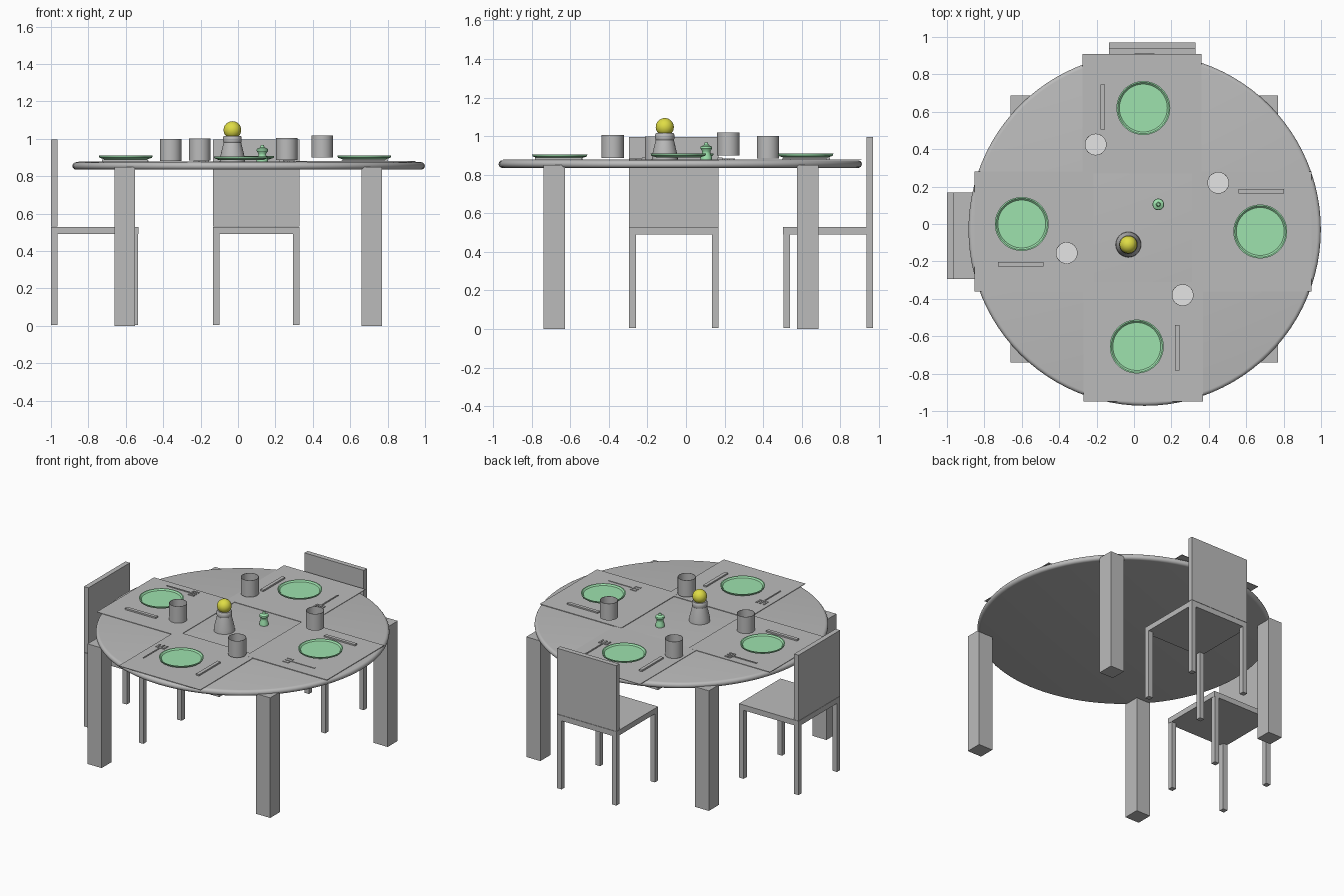
import bpy, bmesh, math
from mathutils import Matrix, Vector

if "Cube" in bpy.data.objects:
    bpy.data.objects.remove(bpy.data.objects["Cube"])


def material(name, rgb):
    m = bpy.data.materials.new(name)
    m.diffuse_color = (*rgb, 1)
    m.use_nodes = True
    m.node_tree.nodes["Principled BSDF"].inputs["Base Color"].default_value = m.diffuse_color
    return m


GREY = material("grey", (0.5, 0.5, 0.5))
LIGHT = material("light_grey", (0.78, 0.78, 0.78))
GREEN = material("soft_green", (0.34, 0.76, 0.42))
YELLOW = material("yellow", (0.74, 0.72, 0.06))


def finish(name, bm, mats, smooth=False):
    bmesh.ops.recalc_face_normals(bm, faces=bm.faces)
    mesh = bpy.data.meshes.new(name)
    bm.to_mesh(mesh)
    bm.free()
    for m in mats:
        mesh.materials.append(m)
    ob = bpy.data.objects.new(name, mesh)
    bpy.context.collection.objects.link(ob)
    if smooth:
        bpy.ops.object.select_all(action='DESELECT')
        ob.select_set(True)
        bpy.context.view_layer.objects.active = ob
        bpy.ops.object.shade_smooth_by_angle(angle=math.radians(35))
    return ob


def boxes(name, spans, mat, xf=Matrix()):
    """One object from several (x0, x1, y0, y1, z0, z1) boxes."""
    bm = bmesh.new()
    for x0, x1, y0, y1, z0, z1 in spans:
        size = Matrix.Diagonal((x1 - x0, y1 - y0, z1 - z0, 1))
        mid = Matrix.Translation(((x0 + x1) / 2, (y0 + y1) / 2, (z0 + z1) / 2))
        bmesh.ops.create_cube(bm, size=1, matrix=xf @ mid @ size)
    return finish(name, bm, [mat])


def lathe(name, profile, centre, mats, steps=48):
    """Spin an (r, z) profile around a vertical axis."""
    bm = bmesh.new()
    verts = [bm.verts.new((r, 0, z)) for r, z in profile]
    edges = [bm.edges.new(p) for p in zip(verts, verts[1:])]
    bmesh.ops.spin(bm, geom=verts + edges, cent=(0, 0, 0), axis=(0, 0, 1),
                   angle=math.tau, steps=steps, use_duplicate=False)
    bmesh.ops.remove_doubles(bm, verts=bm.verts, dist=1e-5)
    bmesh.ops.translate(bm, verts=bm.verts, vec=Vector(centre))
    return finish(name, bm, mats, True)


# Round table top with a rounded rim
rim = [(0.922 + 0.02 * math.cos(a), 0.855 + 0.02 * math.sin(a))
       for a in (math.radians(-90 + 22.5 * i) for i in range(9))]
lathe("table_top", [(0, 0.835)] + rim + [(0, 0.875)], (0.057, -0.03, 0), [GREY], 96)

# Square table legs
for x in (-0.66, 0.66):
    for y in (-0.74, 0.575):
        boxes("table_leg", [(x, x + 0.11, y, y + 0.112, 0, 0.85)], GREY)


# Chairs, with the backrest on local +y
def chair(cx, cy, turn):
    xf = Matrix.Translation((cx, cy, 0)) @ Matrix.Rotation(turn, 4, 'Z')
    boxes("chair_seat", [(-0.232, 0.232, -0.232, 0.235, 0.49, 0.528)], GREY, xf)
    boxes("chair_back", [(-0.232, 0.232, 0.2, 0.235, 0.53, 0.995)], GREY, xf)
    boxes("chair_legs", [(x, x + 0.035, y, y + 0.035, 0.005, 0.49)
                         for x in (-0.232, 0.197) for y in (-0.23, 0.2)], GREY, xf)


chair(0.098, 0.735, 0)
chair(-0.765, -0.063, math.pi / 2)

# Place settings: mat centre, plate centre, plate height, turn
SETTINGS = [
    ((0.043, 0.59), (0.05, 0.62), 0.892, 0),
    ((-0.535, -0.04), (-0.60, 0.0), 0.893, math.pi / 2),
    ((0.05, -0.63), (0.015, -0.655), 0.889, math.pi),
    ((0.63, -0.04), (0.675, -0.04), 0.893, -math.pi / 2),
]
PLATE = [(0, 0), (0.115, 0), (0.14, 0.009), (0.144, 0.02),
         (0.137, 0.02), (0.128, 0.011), (0, 0.011)]
for i, (mat, plate, z, turn) in enumerate(SETTINGS):
    mx, my = mat
    top = 0.879 + 0.0004 * i
    boxes("placemat", [(mx - 0.319, mx + 0.319, my - 0.32, my + 0.32, 0.876, top)], GREY)
    lathe("plate", PLATE, (*plate, z - 0.003), [GREEN])
    xf = Matrix.Translation((*plate, 0)) @ Matrix.Rotation(turn, 4, 'Z')
    boxes("knife", [(-0.228, -0.204, -0.115, 0.127, 0.878, 0.89)], GREY, xf)
    # fork: handle, bridge and three tines
    fork = [(0.217, 0.225, -0.075, 0.11, 0.877, 0.884),
            (0.188, 0.254, -0.085, -0.075, 0.877, 0.884)]
    fork += [(x, x + 0.011, -0.122, -0.085, 0.877, 0.884) for x in (0.188, 0.2155, 0.243)]
    boxes("fork", fork, GREY, xf)

# Open cups with a light floor
CUP = [(0, 0), (0.058, 0), (0.058, 0.118), (0.0555, 0.118), (0.0555, 0.006), (0, 0.006)]
for x, y, z in ((-0.205, 0.425, 0.884), (0.45, 0.22, 0.9),
                (-0.36, -0.155, 0.88), (0.26, -0.38, 0.887)):
    cup = lathe("cup", CUP, (x, y, z), [GREY, LIGHT], 32)
    for f in cup.data.polygons:
        if f.normal.z > 0.9 and f.center.z < z + 0.05:
            f.material_index = 1

# Flared pot with a yellow ball on top
lathe("pot", [(0, 0), (0.068, 0), (0.066, 0.025), (0.047, 0.105), (0.05, 0.112),
              (0.05, 0.132), (0.045, 0.14), (0, 0.14)], (-0.03, -0.11, 0.876), [GREY])
bm = bmesh.new()
bmesh.ops.create_uvsphere(bm, u_segments=32, v_segments=16, radius=0.047,
                          matrix=Matrix.Translation((-0.03, -0.11, 1.047)))
finish("pot_ball", bm, [YELLOW], True)

# Small turned shaker
lathe("shaker", [(0, 0), (0.03, 0), (0.03, 0.015), (0.021, 0.035), (0.021, 0.045),
                 (0.031, 0.06), (0.029, 0.07), (0.012, 0.078), (0.008, 0.09), (0, 0.092)],
      (0.13, 0.105, 0.876), [GREEN], 32)
